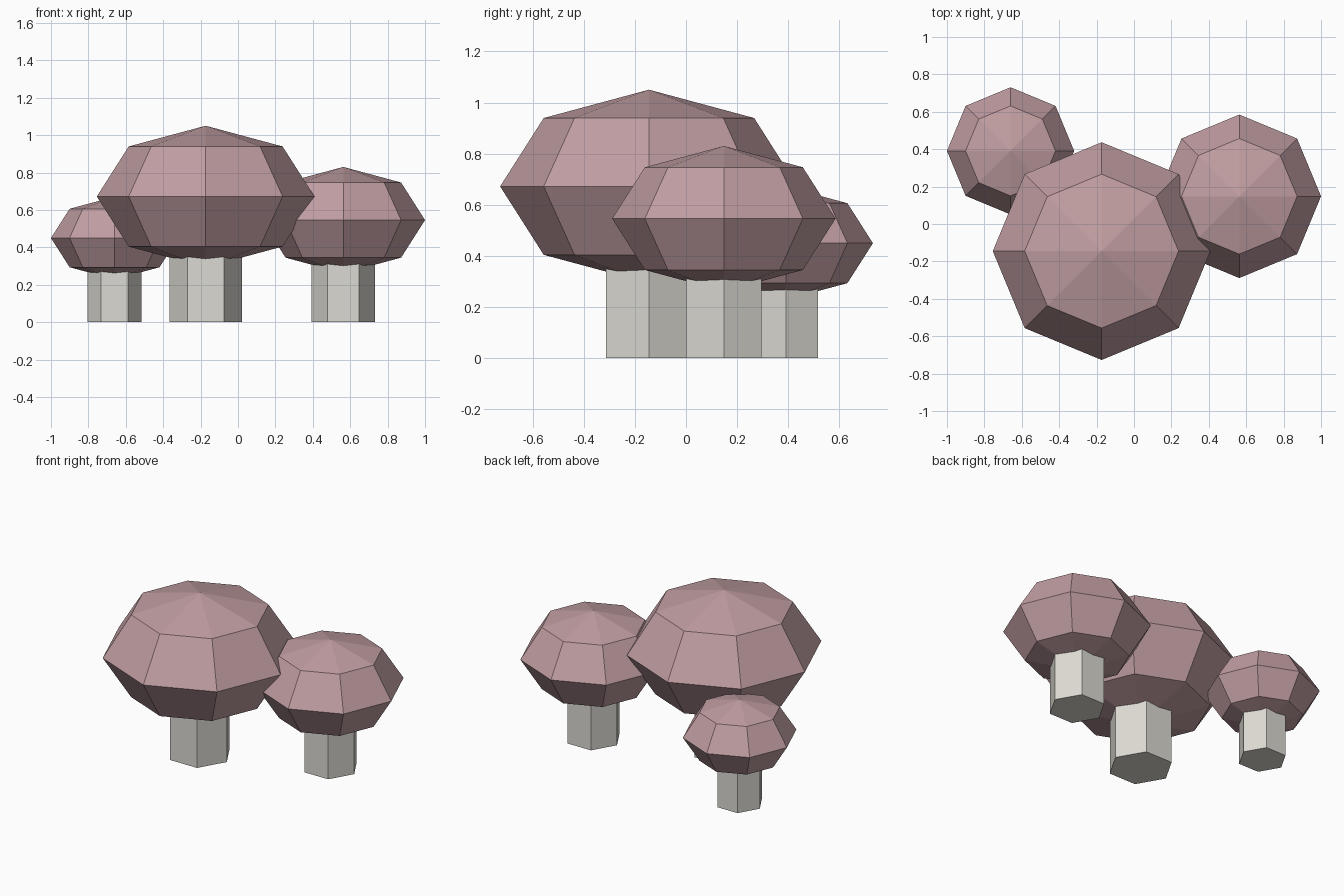
import bpy
import math

# Remove the default cube
cube = bpy.data.objects.get("Cube")
if cube:
    bpy.data.objects.remove(cube, do_unlink=True)


def make_material(name, rgb):
    mat = bpy.data.materials.new(name)
    mat.use_nodes = True
    color = (*rgb, 1.0)
    mat.diffuse_color = color
    mat.node_tree.nodes["Principled BSDF"].inputs["Base Color"].default_value = color
    return mat


cap_mat = make_material("dusty_rose", (0.53, 0.34, 0.36))
stem_mat = make_material("pale_cream", (0.72, 0.70, 0.65))


def finish(name, mat):
    """Name the active object, colour it and keep its faces flat."""
    obj = bpy.context.object
    obj.name = obj.data.name = name
    obj.data.materials.append(mat)
    bpy.ops.object.transform_apply(location=False, rotation=True, scale=True)
    bpy.ops.object.shade_flat()


def mushroom(prefix, x, y, cap_z, cap_radius, stem_radius):
    # Cap: a squashed eight-sided sphere with four bands
    bpy.ops.mesh.primitive_uv_sphere_add(segments=8, ring_count=4, radius=cap_radius,
                                         location=(x, y, cap_z), scale=(1, 1, 0.65))
    finish(prefix + "_cap", cap_mat)

    # Stem: a straight hexagonal post with two corners along x
    height = cap_z * 0.75
    bpy.ops.mesh.primitive_cylinder_add(vertices=6, radius=stem_radius, depth=height,
                                        location=(x, y, height / 2),
                                        rotation=(0, 0, math.radians(30)))
    finish(prefix + "_stem", stem_mat)


mushroom("large", -0.173, -0.145, 0.672, 0.582, 0.194)
mushroom("medium", 0.563, 0.148, 0.546, 0.437, 0.17)
mushroom("small", -0.66, 0.391, 0.45, 0.34, 0.145)
